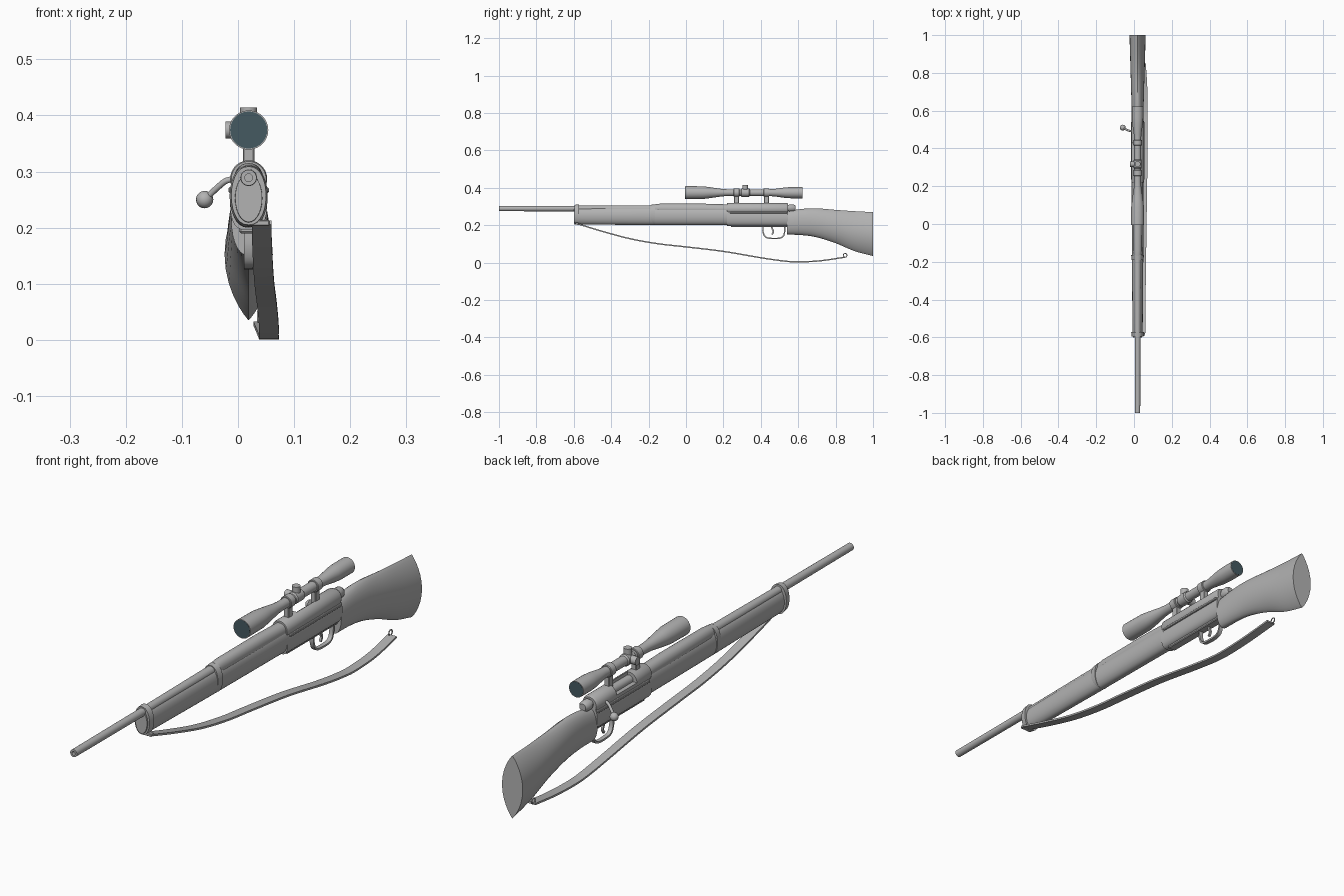
import bpy, bmesh, math
from mathutils import Vector

if "Cube" in bpy.data.objects:
    bpy.data.objects.remove(bpy.data.objects["Cube"])

CX = 0.019  # centre plane of the rifle


def material(name, rgb):
    m = bpy.data.materials.new(name)
    m.diffuse_color = (*rgb, 1)
    m.use_nodes = True
    m.node_tree.nodes["Principled BSDF"].inputs["Base Color"].default_value = m.diffuse_color
    return m


GREY = material("grey", (0.45, 0.45, 0.45))
GLASS = material("dark_glass", (0.06, 0.10, 0.12))


def smooth(o, angle=35):
    bpy.ops.object.select_all(action='DESELECT')
    o.select_set(True)
    bpy.context.view_layer.objects.active = o
    bpy.ops.object.shade_smooth_by_angle(angle=math.radians(angle))


def skin(name, rings, mat=GREY):
    """Closed skin over a list of equal-length rings, capped at both ends."""
    bm = bmesh.new()
    vs = [[bm.verts.new(p) for p in r] for r in rings]
    n = len(vs[0])
    for a, b in zip(vs, vs[1:]):
        for i in range(n):
            bm.faces.new((a[i], a[(i + 1) % n], b[(i + 1) % n], b[i]))
    bm.faces.new(vs[0])
    bm.faces.new(vs[-1])
    bmesh.ops.recalc_face_normals(bm, faces=bm.faces)
    me = bpy.data.meshes.new(name)
    bm.to_mesh(me)
    bm.free()
    me.materials.append(mat)
    o = bpy.data.objects.new(name, me)
    bpy.context.collection.objects.link(o)
    smooth(o)
    return o


def spline(pts, steps=6):
    """Smooth curve through control tuples of any length."""
    p = [Vector(q) for q in pts]
    p = [2 * p[0] - p[1]] + p + [2 * p[-1] - p[-2]]
    out = []
    for a, b, c, d in zip(p, p[1:], p[2:], p[3:]):
        for i in range(steps):
            t = i / steps
            out.append(0.5 * (2 * b + (c - a) * t + (2 * a - 5 * b + 4 * c - d) * t * t
                              + (3 * b - a - 3 * c + d) * t ** 3))
    return out + [p[-2]]


def loft(name, sections, n=28):
    """Sections: y, bottom, top, half width, sharpness (1 oval, 2 pointed lens)."""
    rings = []
    for y, zb, zt, hw, k in sections:
        ring = []
        for i in range(n):
            t = math.tau * i / n
            s = math.sin(t)
            ring.append((CX + math.copysign(hw * abs(s) ** k, s), y,
                         (zb + zt) / 2 - (zt - zb) / 2 * math.cos(t)))
        rings.append(ring)
    return skin(name, rings)


def lathe(name, z, profile, mat=GREY, n=28):
    """Turned part along y; profile of (y, radius)."""
    return skin(name, [[(CX + r * math.cos(math.tau * i / n), y, z + r * math.sin(math.tau * i / n))
                        for i in range(n)] for y, r in profile], mat)


def ribbon(name, pts, hw, th):
    """Flat strip following a path of x, y, z."""
    rings = []
    for i, p in enumerate(pts):
        d = pts[min(i + 1, len(pts) - 1)] - pts[max(i - 1, 0)]
        nrm = Vector((0, -d.z, d.y)).normalized() * th / 2
        w = Vector((hw, 0, 0))
        rings.append([p - w - nrm, p + w - nrm, p + w + nrm, p - w + nrm])
    return skin(name, rings)


def box(name, x0, x1, y0, y1, z0, z1, bevel=0.003):
    bpy.ops.mesh.primitive_cube_add(size=1, location=((x0 + x1) / 2, (y0 + y1) / 2, (z0 + z1) / 2))
    o = bpy.context.object
    o.name = name
    o.scale = (x1 - x0, y1 - y0, z1 - z0)
    bpy.ops.object.transform_apply(location=False, rotation=False, scale=True)
    o.data.materials.append(GREY)
    if bevel:
        b = o.modifiers.new("bevel", 'BEVEL')
        b.width = bevel
    return o


def knob(name, loc, r, depth, rot=(0, 0, 0)):
    bpy.ops.mesh.primitive_cylinder_add(vertices=24, radius=r, depth=depth, location=loc, rotation=rot)
    o = bpy.context.object
    o.name = name
    o.data.materials.append(GREY)
    smooth(o)
    return o


# wooden parts: butt stock, fore stock, upper hand guard
loft("butt_stock", spline([
    (0.54, 0.150, 0.275, 0.031, 0.9), (0.62, 0.147, 0.287, 0.032, 1.0),
    (0.70, 0.135, 0.290, 0.034, 1.2), (0.80, 0.104, 0.282, 0.037, 1.5),
    (0.90, 0.062, 0.275, 0.040, 1.7), (1.00, 0.035, 0.270, 0.043, 1.8)]))
loft("fore_stock", [
    (-0.60, 0.210, 0.296, 0.024, 1.0), (-0.56, 0.204, 0.296, 0.027, 1.0),
    (-0.20, 0.201, 0.298, 0.030, 0.9), (0.23, 0.200, 0.298, 0.032, 0.8)])
loft("hand_guard", [
    (-0.17, 0.262, 0.311, 0.021, 0.9), (-0.14, 0.260, 0.315, 0.024, 0.9),
    (0.10, 0.258, 0.315, 0.026, 0.9), (0.23, 0.258, 0.311, 0.026, 0.9)])

# barrel with open muzzle
lathe("barrel", 0.289, [(-0.93, 0.007), (-1.0, 0.007), (-1.0, 0.014), (-0.6, 0.015), (-0.15, 0.018), (0.25, 0.018)])

# bands holding barrel and fore stock
for name, y0, y1, zb in (("front_band", -0.595, -0.572, 0.205), ("middle_band", -0.19, -0.165, 0.205)):
    loft(name, [(y0, zb, 0.309, 0.031, 0.85), (y1, zb - 0.004, 0.311, 0.034, 0.85)])

# receiver with a loading port on the left side
loft("receiver_body", [(0.22, 0.196, 0.285, 0.033, 0.55), (0.545, 0.196, 0.285, 0.033, 0.55)])
top = lathe("receiver_top", 0.287, [(0.22, 0.031), (0.225, 0.033), (0.535, 0.033), (0.545, 0.029)])
port = box("port_cutter", -0.05, 0.026, 0.31, 0.43, 0.288, 0.36, 0)
port.hide_render = True
port.hide_set(True)
cut = top.modifiers.new("port", 'BOOLEAN')
cut.object = port
cut.operation = 'DIFFERENCE'
cut.solver = 'EXACT'
box("side_rail", CX - 0.036, CX + 0.036, 0.235, 0.54, 0.262, 0.272, 0.002)
box("floor_plate", CX - 0.017, CX + 0.017, 0.24, 0.54, 0.190, 0.205)

# bolt: body, cocking piece, bent handle and knob
lathe("bolt_body", 0.292, [(0.28, 0.017), (0.55, 0.017), (0.552, 0.02), (0.575, 0.02), (0.585, 0.013)])
cu = bpy.data.curves.new("bolt_handle", 'CURVE')
cu.dimensions = '3D'
cu.bevel_depth = 0.0055
cu.bevel_resolution = 3
path = spline([(0.0, 0.49, 0.287), (-0.02, 0.492, 0.284), (-0.036, 0.498, 0.272), (-0.055, 0.507, 0.254)], 4)
sp = cu.splines.new('POLY')
sp.points.add(len(path) - 1)
for q, p in zip(sp.points, path):
    q.co = (*p, 1)
cu.materials.append(GREY)
bolt = bpy.data.objects.new("bolt_handle", cu)
bpy.context.collection.objects.link(bolt)
bpy.ops.object.select_all(action='DESELECT')
bolt.select_set(True)
bpy.context.view_layer.objects.active = bolt
bpy.ops.object.convert(target='MESH')
bpy.ops.mesh.primitive_uv_sphere_add(segments=16, ring_count=10, radius=0.0155, location=(-0.0595, 0.51, 0.25))
ball = bpy.context.object
ball.name = "bolt_knob"
ball.data.materials.append(GREY)
smooth(ball, 60)

# trigger and its guard
ribbon("trigger_guard", spline([
    (CX, 0.412, 0.200), (CX, 0.412, 0.165), (CX, 0.424, 0.138), (CX, 0.450, 0.130),
    (CX, 0.495, 0.130), (CX, 0.519, 0.140), (CX, 0.528, 0.168), (CX, 0.528, 0.200)], 4), 0.008, 0.007)
ribbon("trigger", spline([(CX, 0.455, 0.2), (CX, 0.462, 0.18), (CX, 0.467, 0.165), (CX, 0.459, 0.15)], 4), 0.004, 0.008)

# scope tube with glass at both ends
SZ = 0.374
lathe("scope_tube", SZ, [
    (0.0, 0.032), (-0.004, 0.033), (-0.004, 0.035), (0.09, 0.034), (0.13, 0.029), (0.19, 0.020), (0.22, 0.018),
    (0.44, 0.018), (0.475, 0.020), (0.53, 0.028), (0.56, 0.030), (0.622, 0.030), (0.622, 0.028), (0.618, 0.027)])
lathe("front_lens", SZ, [(-0.0045, 0.033), (0.001, 0.033)], GLASS)
lathe("rear_lens", SZ, [(0.617, 0.028), (0.6225, 0.028)], GLASS)

# scope mounts, rings and adjusting turrets
for tag, y in (("front", 0.27), ("rear", 0.43)):
    lathe(tag + "_scope_ring", SZ, [(y - 0.015, 0.021), (y - 0.013, 0.023), (y + 0.013, 0.023), (y + 0.015, 0.021)])
    box(tag + "_scope_mount", CX - 0.01, CX + 0.01, y - 0.013, y + 0.013, 0.308, 0.358, 0.002)
lathe("turret_collar", SZ, [(0.293, 0.018), (0.298, 0.022), (0.337, 0.022), (0.342, 0.018)])
knob("top_turret", (CX, 0.317, 0.398), 0.015, 0.033)
knob("side_turret", (CX - 0.024, 0.317, SZ), 0.015, 0.034, (0, math.pi / 2, 0))

# carrying strap with end ring and front loop
ribbon("strap", spline([
    (0.042, -0.585, 0.209), (0.043, -0.45, 0.168), (0.045, -0.30, 0.128), (0.047, -0.15, 0.101),
    (0.049, 0.0, 0.084), (0.052, 0.2, 0.060), (0.055, 0.4, 0.026), (0.055, 0.52, 0.009),
    (0.055, 0.60, 0.004), (0.053, 0.72, 0.010), (0.045, 0.85, 0.029)]), 0.0175, 0.007)
box("strap_loop", CX - 0.004, 0.056, -0.592, -0.576, 0.203, 0.214, 0.002)
bpy.ops.mesh.primitive_torus_add(major_segments=20, minor_segments=8, major_radius=0.010, minor_radius=0.0022,
                                 location=(0.036, 0.851, 0.039), rotation=(0, math.pi / 2, 0))
ring = bpy.context.object
ring.name = "strap_ring"
ring.data.materials.append(GREY)
smooth(ring, 60)
